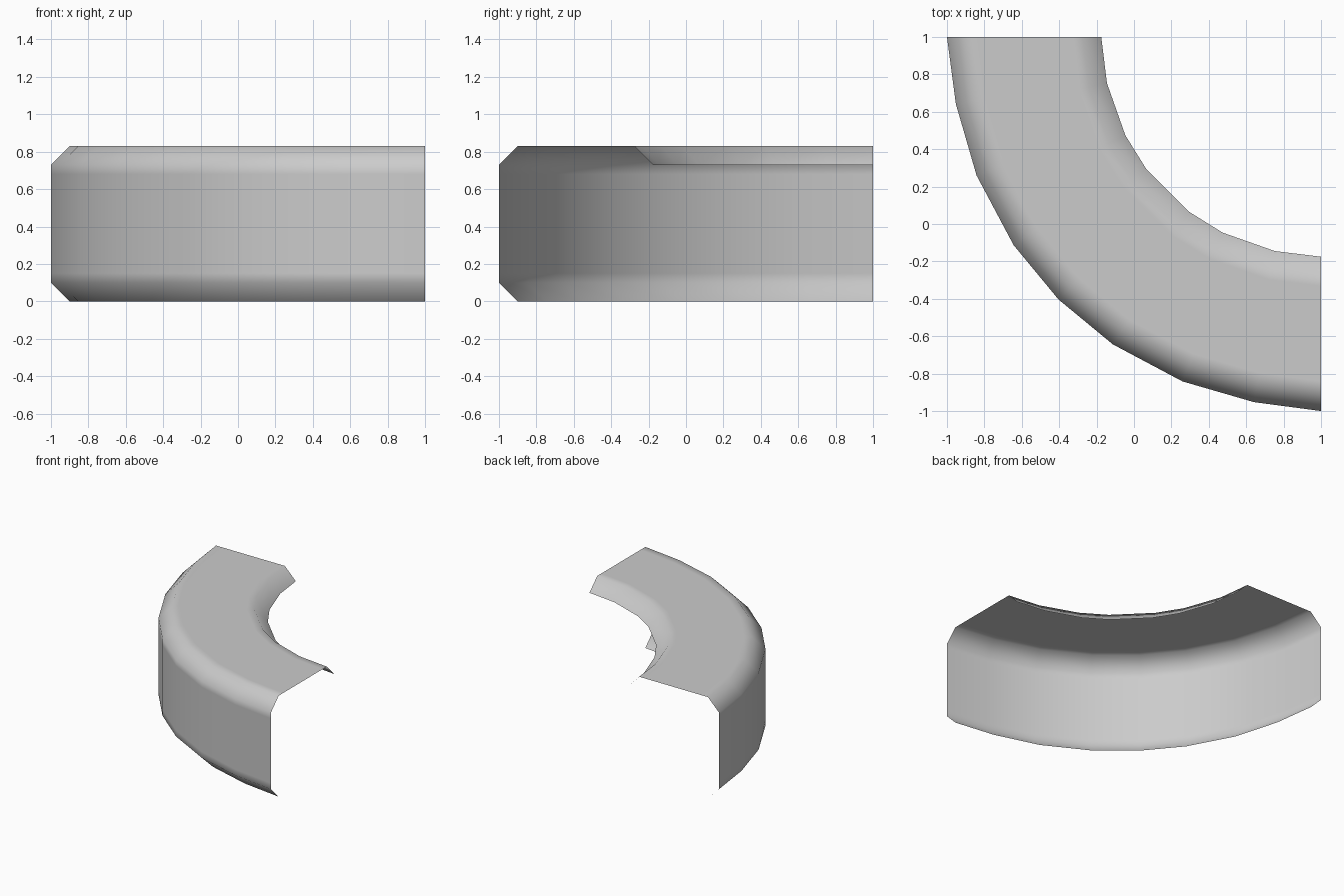
import bpy, bmesh
from math import radians, cos, sin

cube = bpy.data.objects.get("Cube")
if cube:
    bpy.data.objects.remove(cube)

grey = bpy.data.materials.new("plain_grey")
grey.use_nodes = True
colour = (0.6, 0.6, 0.6, 1)
grey.diffuse_color = colour
grey.node_tree.nodes["Principled BSDF"].inputs["Base Color"].default_value = colour

# Angles of the bend, mirrored about its diagonal
outer_half = [0, 10.4, 21.9, 34.1]
inner_half = [0, 12.2, 26.7, 37]
outer_angles = outer_half + [45] + [90 - a for a in reversed(outer_half)]
inner_angles = inner_half + [90 - a for a in reversed(inner_half)]

# Cross-sections as (radius, height): wall with chamfers, and inner rim
outer_profile = [(1.9, 0), (2, 0.1), (2, 0.15), (2, 0.68), (2, 0.73), (1.9, 0.83), (1.84, 0.83)]
inner_profile = [(1.33, 0.83), (1.275, 0.83), (1.175, 0.73)]


def sweep(bm, profile, angles, slack):
    """Sweep a profile round the bend and return its rows of vertices."""
    rows = []
    for radius, z in profile:
        row = []
        for a in angles:
            r = radius if a in (0, 90) else radius - slack
            t = radians(a)
            row.append(bm.verts.new((1 - r * cos(t), 1 - r * sin(t), z)))
        rows.append(row)
    for low, high in zip(rows, rows[1:]):
        for i in range(len(angles) - 1):
            bm.faces.new((low[i], low[i + 1], high[i + 1], high[i]))
    return rows


bm = bmesh.new()
outer_rows = sweep(bm, outer_profile, outer_angles, 0.015)
inner_rows = sweep(bm, inner_profile, inner_angles, 0.004)
# Flat top joining the wall to the inner rim
bm.faces.new(outer_rows[-1] + inner_rows[0][::-1])
bm.normal_update()

mesh = bpy.data.meshes.new("curved_shell")
bm.to_mesh(mesh)
bm.free()
mesh.materials.append(grey)
for face in mesh.polygons:
    face.use_smooth = True
shell = bpy.data.objects.new("curved_shell", mesh)
bpy.context.collection.objects.link(shell)
